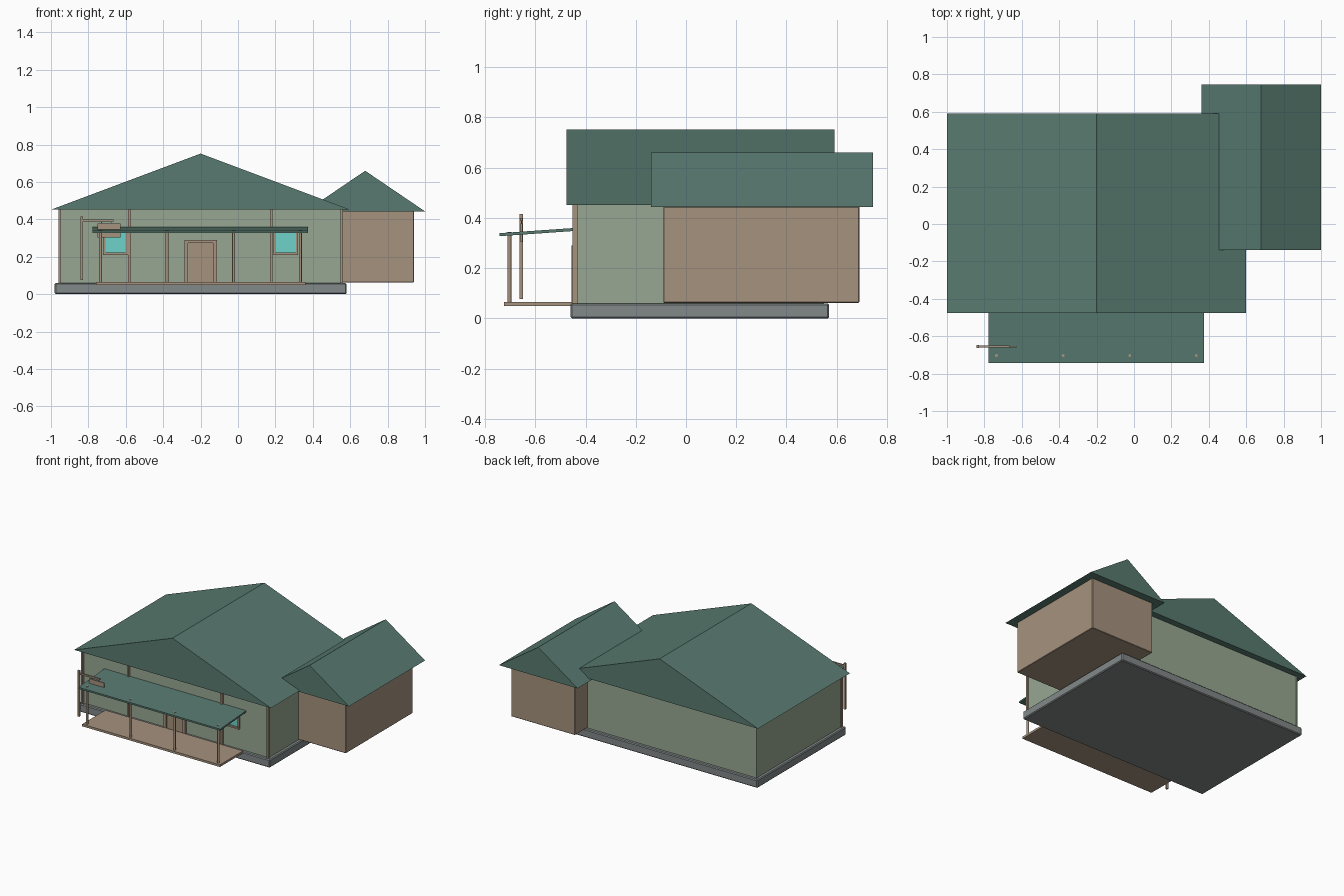
import bpy
import bmesh
from mathutils import Matrix, Vector

if "Cube" in bpy.data.objects:
    bpy.data.objects.remove(bpy.data.objects["Cube"], do_unlink=True)


def material(name, rgb):
    """Flat material from an sRGB 0-255 colour."""
    linear = [((c / 255 + 0.055) / 1.055) ** 2.4 for c in rgb] + [1]
    mat = bpy.data.materials.new(name)
    mat.use_nodes = True
    mat.diffuse_color = linear
    mat.node_tree.nodes["Principled BSDF"].inputs["Base Color"].default_value = linear
    return mat


ROOF = material("roof green", (88, 122, 112))
WALL = material("sage wall", (151, 167, 146))
WOOD = material("tan wood", (166, 146, 126))
STONE = material("foundation grey", (130, 136, 136))
GLASS = material("window cyan", (110, 210, 200))


def finish(name, bm, mat, bevel=0):
    bmesh.ops.recalc_face_normals(bm, faces=bm.faces)
    mesh = bpy.data.meshes.new(name)
    bm.to_mesh(mesh)
    bm.free()
    mesh.materials.append(mat)
    obj = bpy.data.objects.new(name, mesh)
    bpy.context.collection.objects.link(obj)
    if bevel:
        mod = obj.modifiers.new("edge bevel", "BEVEL")
        mod.width = bevel
        mod.segments = 1
    return obj


def box(name, xs, ys, zs, mat, bevel=0):
    """Box given by its extent along each axis."""
    bm = bmesh.new()
    bmesh.ops.create_cube(bm, size=1)
    lo, hi = Vector((xs[0], ys[0], zs[0])), Vector((xs[1], ys[1], zs[1]))
    for v in bm.verts:
        v.co = (lo + hi) / 2 + Vector(a * b for a, b in zip(v.co, hi - lo))
    return finish(name, bm, mat, bevel)


def prism(name, profile, axis, span, mat):
    """Extrude a profile along x or y; profile holds (other axis, z) pairs."""
    bm = bmesh.new()

    def point(p, s):
        return (p[0], s, p[1]) if axis == "y" else (s, p[0], p[1])

    face = bm.faces.new([bm.verts.new(point(p, span[0])) for p in profile])
    out = bmesh.ops.extrude_face_region(bm, geom=[face])
    for v in out["geom"]:
        if isinstance(v, bmesh.types.BMVert):
            v.co["xyz".index(axis)] = span[1]
    return finish(name, bm, mat)


def round_post(name, x, y, zs, radius):
    bm = bmesh.new()
    bmesh.ops.create_cone(bm, cap_ends=True, segments=12, radius1=radius, radius2=radius,
                          depth=zs[1] - zs[0],
                          matrix=Matrix.Translation((x, y, sum(zs) / 2)))
    obj = finish(name, bm, WOOD)
    for p in obj.data.polygons:
        p.use_smooth = abs(p.normal.z) < 0.5
    return obj


# Main house: foundation, walls and gable roof
box("foundation", (-0.98, 0.58), (-0.46, 0.57), (0, 0.06), STONE, 0.006)
box("house_walls", (-0.955, 0.555), (-0.435, 0.545), (0.058, 0.452), WALL)
prism("house_roof", [(-1, 0.452), (0.6, 0.452), (-0.2, 0.752)], "y", (-0.475, 0.592), ROOF)

# Side wing with its own gable roof
box("wing_walls", (0.42, 0.94), (-0.09, 0.69), (0.062, 0.445), WOOD, 0.003)
prism("wing_roof", [(0.36, 0.443), (1, 0.443), (0.68, 0.66)], "y", (-0.14, 0.745), ROOF)

# Corner and wall posts
for i, x in enumerate((-0.954, -0.58, 0.178, 0.554)):
    box(f"wall_post_{i}", (x - 0.007, x + 0.007), (-0.452, -0.432), (0.06, 0.453), WOOD)
for side, x in (("right", -0.954), ("left", 0.554)):
    box(f"back_corner_{side}", (x - 0.006, x + 0.006), (0.536, 0.55), (0.06, 0.453), WALL)

# Entrance bay, door and frame
box("entrance_panel", (-0.29, -0.11), (-0.438, -0.43), (0.06, 0.452), WALL)
box("door", (-0.265, -0.135), (-0.446, -0.43), (0.06, 0.275), WOOD)
for x in (-0.277, -0.123):
    box("door_jamb", (x - 0.01, x + 0.01), (-0.455, -0.43), (0.06, 0.29), WOOD)
box("door_lintel", (-0.287, -0.113), (-0.455, -0.43), (0.275, 0.29), WOOD)

# Front windows with wooden frames
for side, x in (("right", -0.655), ("left", 0.255)):
    box(f"window_{side}", (x - 0.057, x + 0.057), (-0.44, -0.432), (0.215, 0.345), GLASS)
    for s in (-1, 1):
        box(f"window_jamb_{side}", (x + s * 0.06 - 0.006, x + s * 0.06 + 0.006),
            (-0.448, -0.43), (0.21, 0.35), WOOD)
    for z in (0.216, 0.346):
        box(f"window_rail_{side}", (x - 0.066, x + 0.066), (-0.45, -0.43),
            (z - 0.006, z + 0.006), WOOD)

# Porch: deck, sloping canopy and posts
box("porch_deck", (-0.76, 0.36), (-0.725, -0.455), (0.05, 0.066), WOOD)
prism("porch_canopy", [(-0.742, 0.327), (-0.742, 0.339), (-0.44, 0.36), (-0.44, 0.348)],
      "x", (-0.778, 0.375), ROOF)
for i in range(4):
    round_post(f"porch_post_{i}", -0.735 + 0.356 * i, -0.703, (0.06, 0.344), 0.008)

# Hanging sign on a post beside the porch
box("sign_post", (-0.842, -0.828), (-0.662, -0.648), (0.077, 0.415), WOOD)
box("sign_arm", (-0.84, -0.665), (-0.66, -0.65), (0.388, 0.4), WOOD)
box("sign_board", (-0.75, -0.628), (-0.659, -0.651), (0.304, 0.378), WOOD)
for x in (-0.73, -0.675):
    box("sign_hanger", (x - 0.002, x + 0.002), (-0.657, -0.653), (0.375, 0.39), WOOD)
